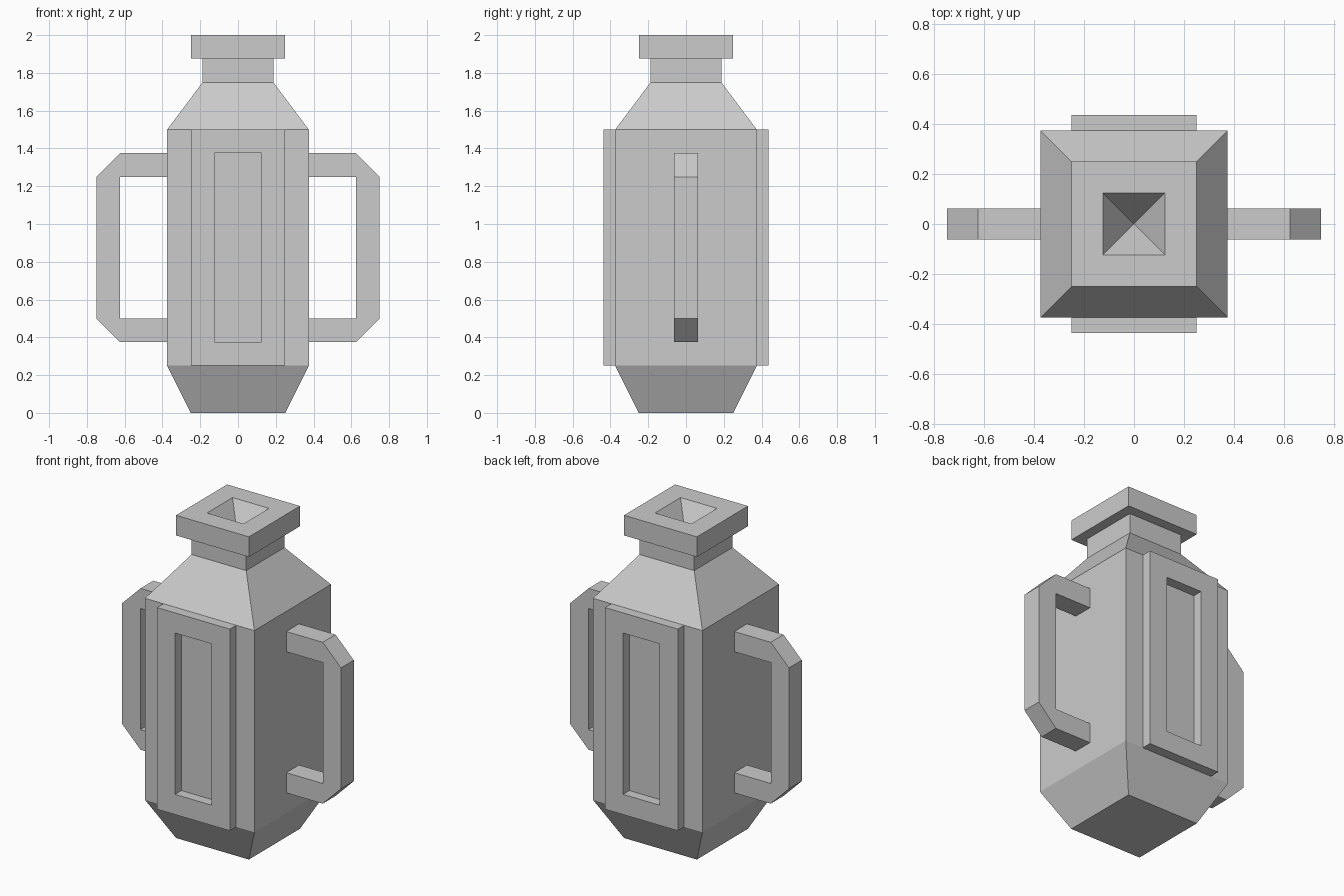
import bpy, bmesh

cube = bpy.data.objects.get("Cube")
if cube:
    bpy.data.objects.remove(cube, do_unlink=True)

grey = bpy.data.materials.new("plain grey")
grey.use_nodes = True
grey.diffuse_color = (0.6, 0.6, 0.6, 1)
grey.node_tree.nodes["Principled BSDF"].inputs["Base Color"].default_value = (0.6, 0.6, 0.6, 1)


def finish(name, bm):
    """Turn a bmesh into a named, flat shaded grey object."""
    bmesh.ops.recalc_face_normals(bm, faces=bm.faces)
    mesh = bpy.data.meshes.new(name)
    bm.to_mesh(mesh)
    bm.free()
    mesh.materials.append(grey)
    obj = bpy.data.objects.new(name, mesh)
    bpy.context.collection.objects.link(obj)
    return obj


def square_stack(name, levels, apex=None):
    """Skin square rings (half width, z); optionally end in a sunken point."""
    bm = bmesh.new()
    rings = [[bm.verts.new((sx * r, sy * r, z))
              for sx, sy in ((-1, -1), (1, -1), (1, 1), (-1, 1))] for r, z in levels]
    bm.faces.new(rings[0])
    for low, high in zip(rings, rings[1:]):
        for i in range(4):
            j = (i + 1) % 4
            bm.faces.new((low[i], low[j], high[j], high[i]))
    if apex is None:
        bm.faces.new(rings[-1])
    else:
        tip = bm.verts.new((0, 0, apex))
        for i in range(4):
            bm.faces.new((rings[-1][i], rings[-1][(i + 1) % 4], tip))
    return finish(name, bm)


def extrude_y(bm, outline, y0, y1):
    """Extrude an outline of (x, z) points from y0 to y1."""
    face = bm.faces.new([bm.verts.new((x, y0, z)) for x, z in outline])
    new = bmesh.ops.extrude_face_region(bm, geom=[face])["geom"]
    for v in new:
        if isinstance(v, bmesh.types.BMVert):
            v.co.y = y1
    bm.faces.ensure_lookup_table()
    if face.is_valid and not any(f is face for f in bm.faces):
        bm.faces.new(face.verts)


# Vessel: tapered foot, straight body, shoulder, neck and lip with a sunken mouth
square_stack("vessel", [(.25, 0), (.375, .25), (.375, 1.5), (.1875, 1.75), (.1875, 1.875),
                        (.25, 1.875), (.25, 2), (.125, 2)], apex=1.8125)

# Framed panels on the front and back, open through to the body wall
for name, side in (("front_panel", -1), ("back_panel", 1)):
    bm = bmesh.new()
    loops = []
    for half, low, high in ((.25, .25, 1.5), (.125, .375, 1.375)):
        for y in (.375, .4375):
            loops.append([bm.verts.new((x, side * y, z)) for x, z in
                          ((-half, low), (half, low), (half, high), (-half, high))])
    outer_back, outer_front, inner_back, inner_front = loops
    for a, b in ((outer_back, outer_front), (outer_front, inner_front),
                 (inner_front, inner_back), (inner_back, outer_back)):
        for i in range(4):
            j = (i + 1) % 4
            bm.faces.new((a[i], a[j], b[j], b[i]))
    finish(name, bm)

# Handles: chamfered C shapes, mirrored left and right
handle = [(.375, .375), (.625, .375), (.75, .5), (.75, 1.25), (.625, 1.375), (.375, 1.375),
          (.375, 1.25), (.625, 1.25), (.625, .5), (.375, .5)]
for name, side in (("left_handle", 1), ("right_handle", -1)):
    bm = bmesh.new()
    extrude_y(bm, [(side * x, z) for x, z in handle], -.0625, .0625)
    finish(name, bm)
